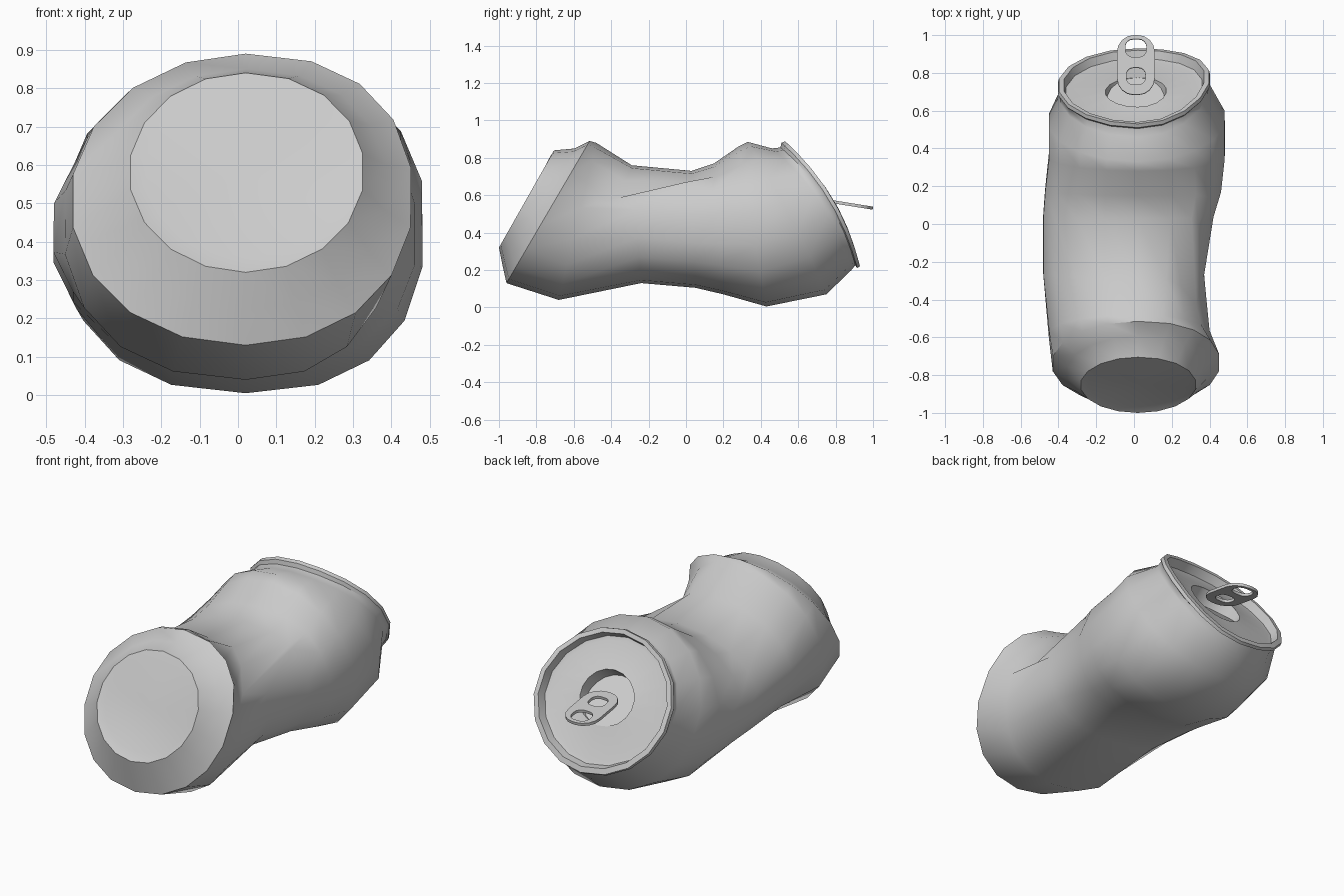
import bpy, bmesh
from math import sin, cos, pi, atan
from mathutils import Vector

if "Cube" in bpy.data.objects:
    bpy.data.objects.remove(bpy.data.objects["Cube"])

N = 18
CX = 0.02


def ring(yb, zb, yt, zt, xl, xr, bulge=0.0, square=1.0, low=1.0):
    """Tilted cross-section from its lowest and highest points and its left/right limits.
    square and low below 1 fill out the upper right and the lower corners."""
    up = Vector((0, yt - yb, zt - zb)) / 2
    mid = Vector((CX, (yb + yt) / 2, (zb + zt) / 2))
    normal = Vector((0, up.z, -up.y)).normalized()
    pts = []
    for i in range(N):
        a = pi / 2 + 2 * pi * i / N
        c, s = cos(a), sin(a)
        k = low if s < 0 else square if c > 0 else 1.0
        if abs(c) < 1e-6:
            c, k = 0.0, 1.0
        w = 1.015 * ((xr - CX) if c > 0 else (CX - xl))
        side = abs(c) ** k * (1 if c > 0 else -1)
        height = abs(s) ** k * (1 if s > 0 else -1)
        b = bulge if c > 0 else bulge * 0.1
        pts.append(mid + up * height + Vector((w * side, 0, 0)) + normal * b * c * c)
    return pts


def loft(name, rings, cap_start=False, cap_end=False):
    bm = bmesh.new()
    loops = [[bm.verts.new(p) for p in r] for r in rings]
    for a, b in zip(loops, loops[1:]):
        for i in range(N):
            j = (i + 1) % N
            bm.faces.new((a[i], a[j], b[j], b[i]))
    for flag, loop in ((cap_start, loops[0]), (cap_end, loops[-1])):
        if flag:
            center = bm.verts.new(sum((v.co for v in loop), Vector()) / N)
            for i in range(N):
                bm.faces.new((loop[i], loop[(i + 1) % N], center))
    bmesh.ops.recalc_face_normals(bm, faces=bm.faces)
    me = bpy.data.meshes.new(name)
    bm.to_mesh(me)
    bm.free()
    ob = bpy.data.objects.new(name, me)
    bpy.context.collection.objects.link(ob)
    smooth(ob)
    return ob


def smooth(ob):
    bpy.ops.object.select_all(action='DESELECT')
    ob.select_set(True)
    bpy.context.view_layer.objects.active = ob
    bpy.ops.object.shade_smooth_by_angle(angle=0.7)


# Crushed wall, from the base panel to the neck
body = [
    ring(-0.96, 0.36, -0.73, 0.80, -0.24, 0.29),
    ring(-1.00, 0.32, -0.705, 0.84, -0.28, 0.325, 0, 0.95),
    ring(-0.98, 0.22, -0.595, 0.85, -0.355, 0.385, 0, 0.9),
    ring(-0.96, 0.13, -0.515, 0.89, -0.43, 0.45, 0, 0.87, 0.95),
    ring(-0.68, 0.04, -0.48, 0.88, -0.45, 0.40, 0, 1, 0.86),
    ring(-0.24, 0.13, -0.29, 0.76, -0.48, 0.37, 0, 0.8, 0.84),
    ring(0.05, 0.105, 0.03, 0.73, -0.48, 0.42, 0, 0.8, 0.84),
    ring(0.20, 0.07, 0.15, 0.77, -0.47, 0.46, 0, 0.85, 0.84),
    ring(0.43, 0.005, 0.28, 0.86, -0.45, 0.48, 0, 1, 0.84),
    ring(0.75, 0.07, 0.33, 0.885, -0.45, 0.48, 0.02, 1, 0.93),
    ring(0.885, 0.20, 0.46, 0.85, -0.39, 0.39, 0.06),
]
# Dented fold on the upper right
for r, i, p in ((5, 16, (0.25, -0.33, 0.68)), (5, 15, (0.33, -0.43, 0.57)),
                (6, 15, (0.34, 0.0, 0.67)), (7, 15, (0.42, 0.14, 0.62))):
    body[r][i] = Vector(p)

# Rolled rim
lip = [
    ring(0.905, 0.225, 0.505, 0.855, -0.395, 0.395, 0.06),
    ring(0.915, 0.21, 0.51, 0.88, -0.402, 0.402, 0.06),
    ring(0.93, 0.22, 0.53, 0.888, -0.397, 0.397, 0.06),
    ring(0.92, 0.25, 0.54, 0.865, -0.37, 0.37, 0.06),
    ring(0.875, 0.25, 0.50, 0.83, -0.36, 0.36, 0.055),
]
loft("can_wall", body + lip, cap_start=True)

# Recessed lid with the pushed-in opening, deepest at its upper side
lid = [
    lip[-1],
    ring(0.86, 0.27, 0.51, 0.81, -0.34, 0.34, 0.045),
    ring(0.775, 0.43, 0.62, 0.69, -0.15, 0.17, 0.01),
    ring(0.775, 0.43, 0.55, 0.63, -0.14, 0.16),
]
loft("lid", lid, cap_end=True)


# Pull tab: rounded plate with two finger holes
def rounded(curve, cx, cy, w, h, r):
    pts = []
    for q, (sx, sy) in enumerate(((1, 1), (-1, 1), (-1, -1), (1, -1))):
        for k in range(5):
            a = (q + k / 4) * pi / 2
            pts.append((cx + sx * (w - r) + r * cos(a), cy + sy * (h - r) + r * sin(a)))
    sp = curve.splines.new('POLY')
    sp.points.add(len(pts) - 1)
    for p, (x, y) in zip(sp.points, pts):
        p.co = (x, y, 0, 1)
    sp.use_cyclic_u = True


cu = bpy.data.curves.new("pull_tab", 'CURVE')
cu.dimensions = '2D'
cu.fill_mode = 'BOTH'
cu.extrude = 0.008
rounded(cu, 0, 0, 0.10, 0.16, 0.09)
rounded(cu, 0, 0.09, 0.056, 0.048, 0.04)
rounded(cu, 0, -0.06, 0.05, 0.045, 0.035)
tab = bpy.data.objects.new("pull_tab", cu)
bpy.context.collection.objects.link(tab)
tab.location = (0.01, 0.841, 0.556)
tab.rotation_euler = (-atan(0.16), 0, 0)
bpy.ops.object.select_all(action='DESELECT')
tab.select_set(True)
bpy.context.view_layer.objects.active = tab
bpy.ops.object.convert(target='MESH')
smooth(bpy.context.view_layer.objects.active)
